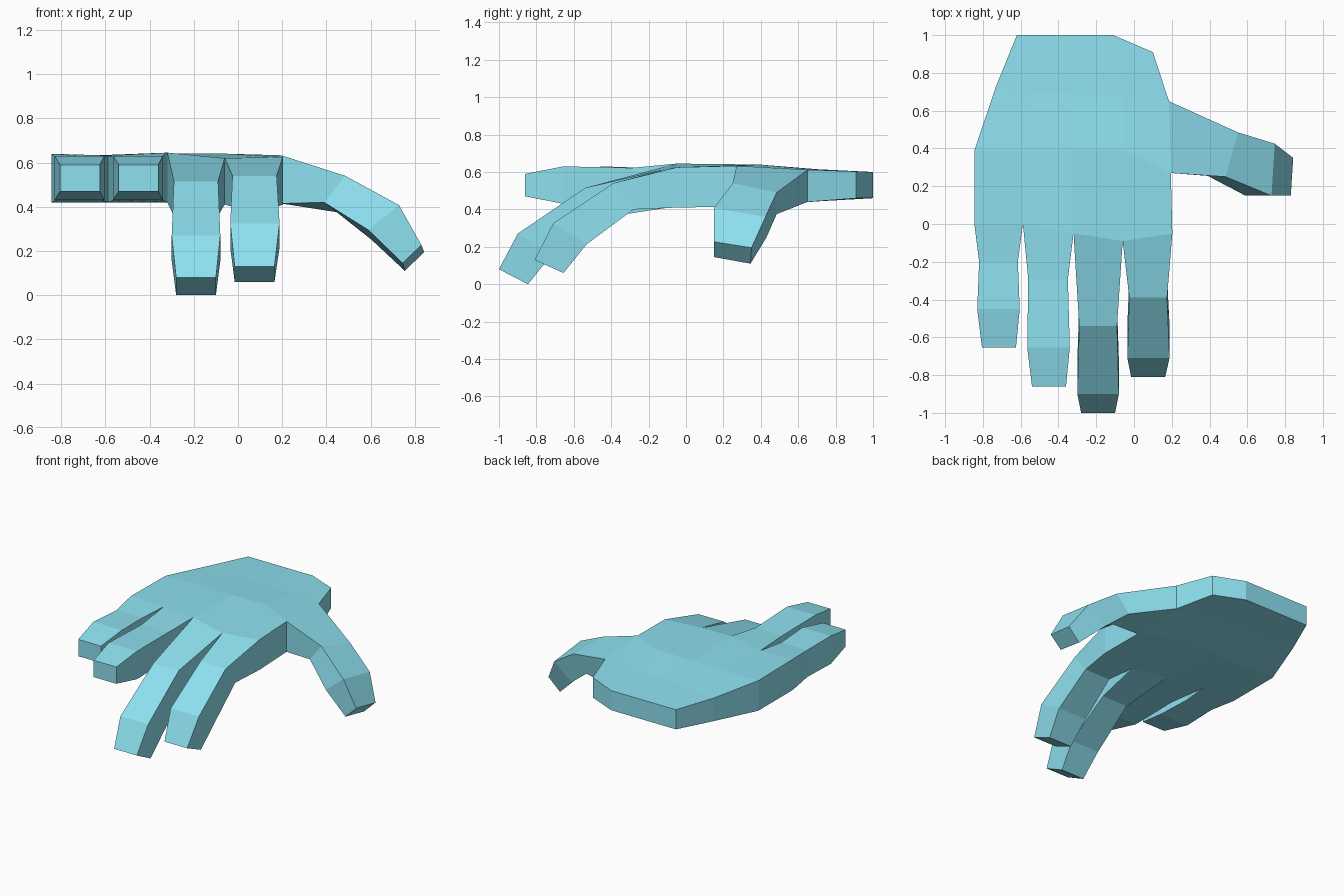
import bpy, bmesh

bm = bmesh.new()

def bridge(a, b):
    """Join two four-sided rings with quads."""
    for i in range(4):
        j = (i + 1) % 4
        bm.faces.new((a[i], a[j], b[j], b[i]))

def grow(base, rings):
    """Extend a closed digit from a ring of palm vertices and cap its tip."""
    for ring in rings:
        new = [bm.verts.new(p) for p in ring]
        bridge(base, new)
        base = new
    bm.faces.new(base)

# Palm: rows from wrist to knuckles, each point is x, y, top z, bottom z
rows = [
    [(-.62, 1, .60, .46), (-.45, 1, .60, .46), (-.28, 1, .60, .46), (-.11, 1, .60, .46), (.10, .91, .603, .46)],
    [(-.73, .73, .61, .445), (-.53, .70, .615, .445), (-.30, .69, .615, .445), (-.05, .67, .615, .445), (.185, .65, .612, .44)],
    [(-.845, .39, .635, .42), (-.58, .39, .635, .42), (-.32, .39, .64, .42), (-.05, .39, .64, .42), (.195, .27, .633, .415)],
    [(-.845, 0, .64, .42), (-.588, 0, .632, .42), (-.32, -.05, .645, .42), (-.06, -.09, .62, .41), (.203, -.05, .625, .41)],
]
top = [[bm.verts.new((x, y, zt)) for x, y, zt, zb in r] for r in rows]
bot = [[bm.verts.new((x, y, zb)) for x, y, zt, zb in r] for r in rows]
for r in range(3):
    for c in range(4):
        for g in (top, bot):
            bm.faces.new((g[r][c], g[r][c + 1], g[r + 1][c + 1], g[r + 1][c]))
    for c in (0, 4):
        if (r, c) != (1, 4):  # the thumb grows from this opening
            bm.faces.new((top[r][c], top[r + 1][c], bot[r + 1][c], bot[r][c]))
for c in range(4):
    bm.faces.new((top[0][c], top[0][c + 1], bot[0][c + 1], bot[0][c]))

# Fingers: each ring is left x, right x, top y, top z, bottom y, bottom z
fingers = [
    [(-.82, -.615, -.20, .622, -.20, .43), (-.83, -.605, -.45, .63, -.45, .43), (-.805, -.625, -.655, .59, -.655, .47)],
    [(-.56, -.35, -.29, .622, -.29, .43), (-.565, -.34, -.655, .63, -.655, .43), (-.54, -.36, -.86, .59, -.86, .47)],
    [(-.29, -.09, -.54, .515, -.42, .36), (-.30, -.08, -.90, .27, -.72, .155), (-.28, -.10, -1, .08, -.845, 0)],
    [(-.025, .175, -.39, .54, -.28, .40), (-.035, .188, -.71, .325, -.53, .215), (-.015, .165, -.81, .13, -.655, .06)],
]
for c, rings in enumerate(fingers):
    base = [top[3][c], top[3][c + 1], bot[3][c + 1], bot[3][c]]
    grow(base, [[(a, yt, zt), (b, yt, zt), (b, yb, zb), (a, yb, zb)]
                for a, b, yt, zt, yb, zb in rings])

# Thumb: rings of back top, front top, front bottom, back bottom
grow([top[1][4], top[2][4], bot[2][4], bot[1][4]], [
    [(.55, .485, .49), (.485, .25, .54), (.39, .255, .42), (.45, .485, .375)],
    [(.745, .425, .36), (.728, .15, .408), (.59, .15, .295), (.605, .43, .25)],
    [(.843, .35, .195), (.83, .15, .227), (.745, .15, .145), (.755, .345, .11)],
])

bmesh.ops.recalc_face_normals(bm, faces=bm.faces[:])
mesh = bpy.data.meshes.new("hand")
bm.to_mesh(mesh)
bm.free()
hand = bpy.data.objects.new("hand", mesh)
bpy.context.collection.objects.link(hand)

# Light blue material
mat = bpy.data.materials.new("light_blue")
mat.diffuse_color = (.27, .75, .87, 1)
mesh.materials.append(mat)
